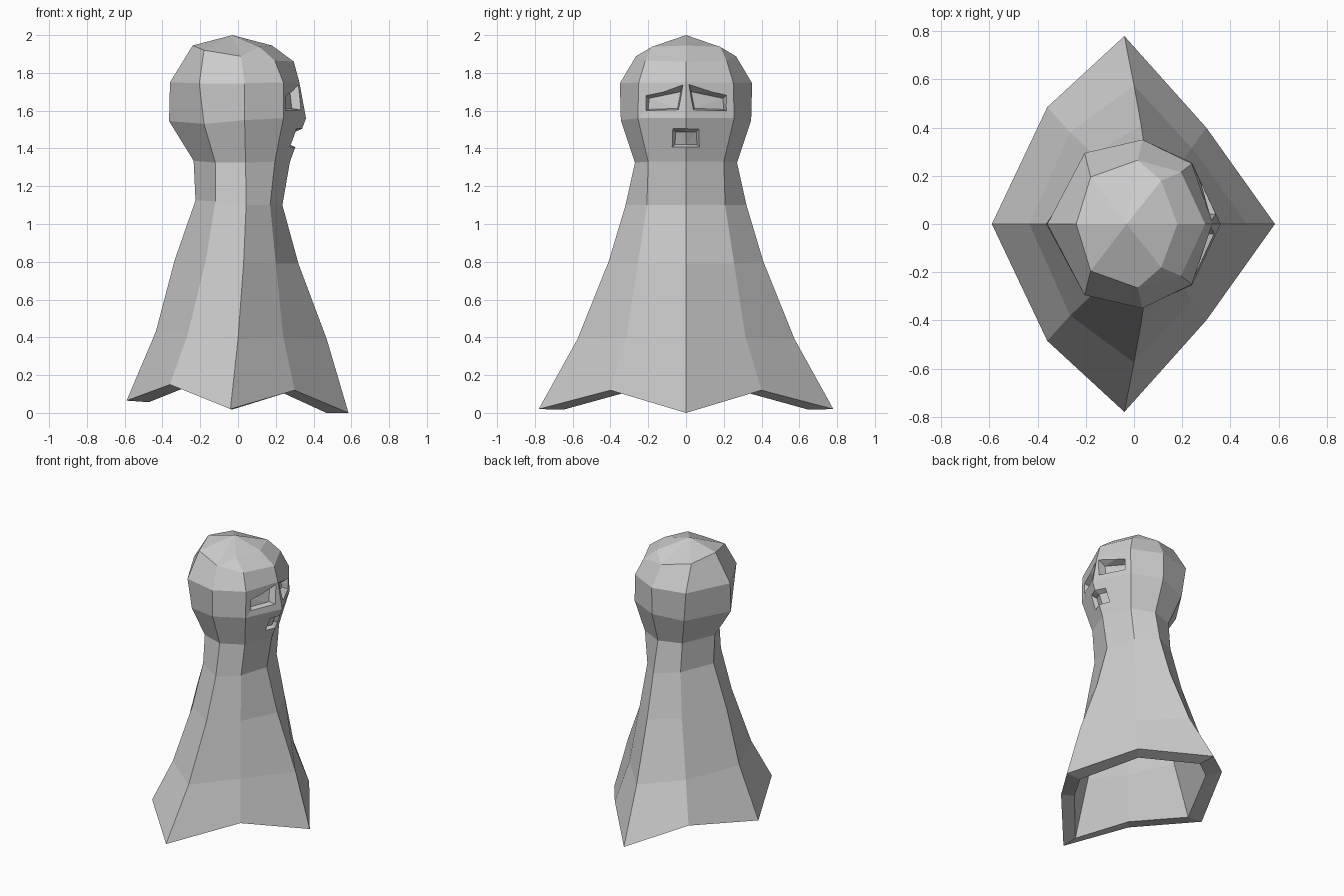
import bpy, bmesh

if "Cube" in bpy.data.objects:
    bpy.data.objects.remove(bpy.data.objects["Cube"])


def make_object(name, bm):
    bmesh.ops.remove_doubles(bm, verts=bm.verts, dist=1e-4)
    bmesh.ops.recalc_face_normals(bm, faces=bm.faces)
    mesh = bpy.data.meshes.new(name)
    bm.to_mesh(mesh)
    bm.free()
    obj = bpy.data.objects.new(name, mesh)
    bpy.context.collection.objects.link(obj)
    return obj


def full_ring(half):
    # mirror the front, front diagonal, side, back diagonal, back points
    return half + [(x, -y, z) for x, y, z in reversed(half[1:-1])]


def bridge(bm, a, b):
    n = len(a)
    for i in range(n):
        j = (i + 1) % n
        bm.faces.new((a[i], a[j], b[j], b[i]))


# Half outlines of the cloak, neck and head, from the hem upwards
cloak = [
    [(.585, 0, 0), (.30, .40, .12), (-.04, .78, .02), (-.36, .485, .15), (-.59, 0, .065)],
    [(.47, 0, .39), (.24, .315, .40), (0, .575, .39), (-.265, .38, .42), (-.435, 0, .43)],
    [(.32, 0, .79), (.20, .255, .79), (.03, .41, .80), (-.17, .29, .81), (-.335, 0, .81)],
    [(.235, 0, 1.10), (.17, .207, 1.10), (.043, .32, 1.10), (-.12, .235, 1.12), (-.225, 0, 1.125)],
]
head = [
    [(.275, 0, 1.33), (.195, .20, 1.33), (.04, .27, 1.325), (-.12, .215, 1.325), (-.235, 0, 1.335)],
    [(.36, 0, 1.56), (.24, .255, 1.56), (.035, .345, 1.55), (-.18, .28, 1.53), (-.365, 0, 1.545)],
    [(.325, 0, 1.75), (.24, .25, 1.75), (.035, .35, 1.745), (-.205, .295, 1.745), (-.36, 0, 1.75)],
    [(.295, 0, 1.86), (.195, .215, 1.865), (.015, .265, 1.888), (-.18, .195, 1.92), (-.24, 0, 1.945)],
    [(.18, 0, 1.945), (.113, .18, 1.938), (.015, .265, 1.888), (-.18, .195, 1.92), (-.24, 0, 1.945)],
]

bm = bmesh.new()
outer = [[bm.verts.new(p) for p in full_ring(h)] for h in cloak + head]
for a, b in zip(outer, outer[1:]):
    bridge(bm, a, b)
apex = bm.verts.new((-.03, 0, 2.0))
for i in range(8):
    bm.faces.new((outer[-1][i], outer[-1][(i + 1) % 8], apex))

# Hollow inside of the cloak, joined to the hem by a thick rim
inner = []
for k, h in enumerate(cloak):
    zs = .87 if k == 0 else 1
    inner.append([bm.verts.new((x * .8, y * .83, z * zs)) for x, y, z in full_ring(h)])
bridge(bm, outer[0], inner[0])
for a, b in zip(inner, inner[1:]):
    bridge(bm, a, b)
bm.faces.new(inner[-1])
body = make_object("hooded_body", bm)


def carve(top, bottom, floor_top, floor_bottom):
    # cut a tapered pocket: rim outline on the surface, floor outline inside
    bm = bmesh.new()

    def loop(rim, floor):
        front = [[r + (r - f) * 1.0 for r, f in zip(p, q)] for p, q in zip(rim, floor)]
        return [bm.verts.new(p) for p in front], [bm.verts.new(p) for p in floor]

    tf, tb = loop(top, floor_top)
    bf, bb = loop(bottom, floor_bottom)
    for i in range(len(tf) - 1):
        bm.faces.new((tf[i], tf[i + 1], bf[i + 1], bf[i]))
        bm.faces.new((tb[i], tb[i + 1], bb[i + 1], bb[i]))
        bm.faces.new((tf[i], tf[i + 1], tb[i + 1], tb[i]))
        bm.faces.new((bf[i], bf[i + 1], bb[i + 1], bb[i]))
    for i in (0, -1):
        bm.faces.new((tf[i], bf[i], bb[i], tb[i]))
    bmesh.ops.triangulate(bm, faces=bm.faces)
    cutter = make_object("pocket_cutter", bm)
    cutter.hide_render = True
    mod = body.modifiers.new("pocket", 'BOOLEAN')
    mod.operation = 'DIFFERENCE'
    mod.solver = 'EXACT'
    mod.object = cutter
    bpy.context.view_layer.objects.active = body
    bpy.ops.object.modifier_apply(modifier=mod.name)
    bpy.data.objects.remove(cutter)


# Eye sockets, either side of the nose ridge
for s in (1, -1):
    carve([(.253, s * .213, 1.68), (.321, s * .016, 1.738)],
          [(.255, s * .213, 1.60), (.333, s * .04, 1.605)],
          [(.212, s * .195, 1.665), (.275, s * .028, 1.70)],
          [(.215, s * .20, 1.607), (.285, s * .045, 1.612)])

# Mouth
carve([(.306, -.068, 1.503), (.336, 0, 1.503), (.306, .068, 1.503)],
      [(.274, -.073, 1.407), (.302, 0, 1.407), (.274, .073, 1.407)],
      [(.276, -.055, 1.488), (.304, 0, 1.488), (.276, .055, 1.488)],
      [(.25, -.058, 1.42), (.276, 0, 1.42), (.25, .058, 1.42)])
